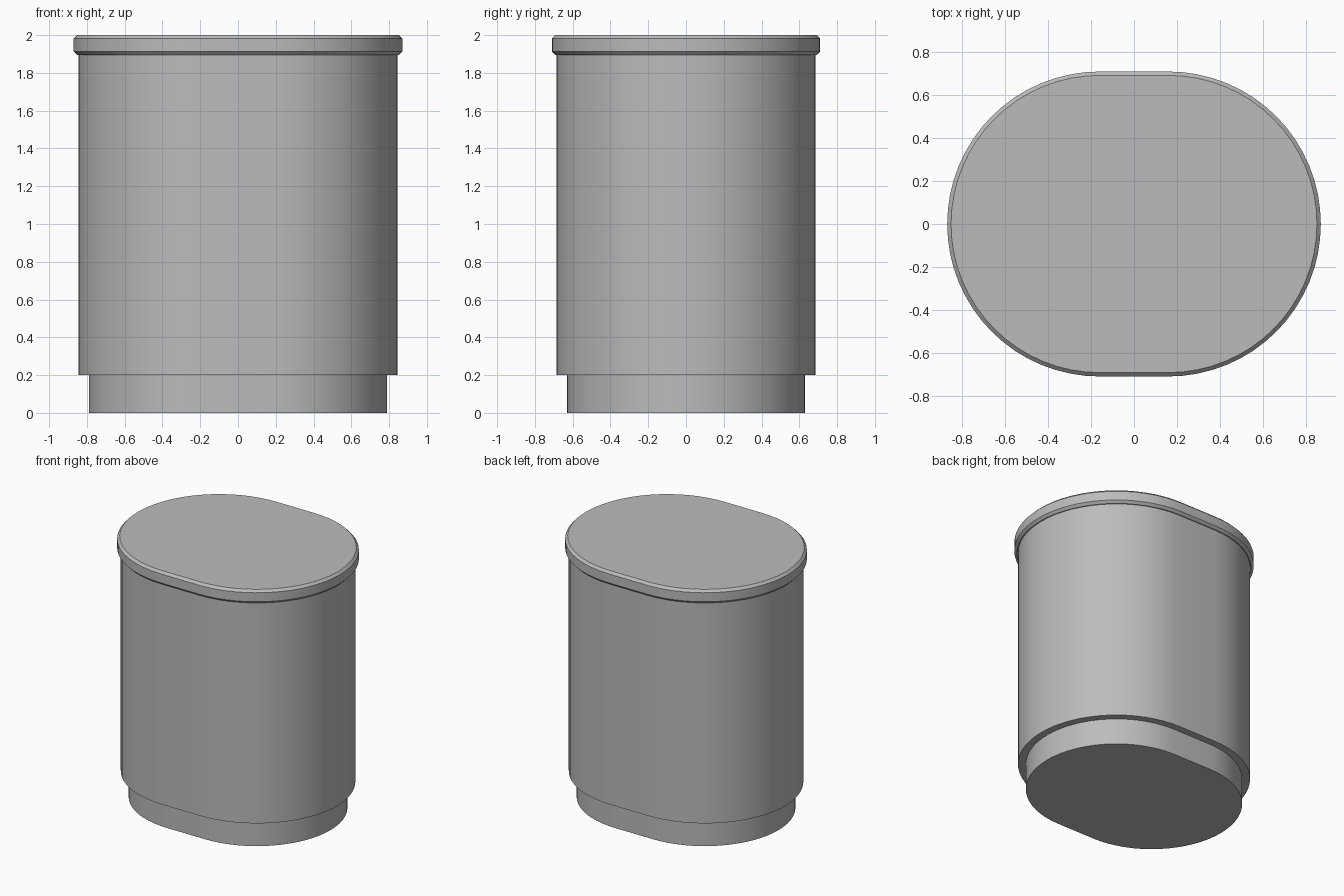
import bpy, bmesh
from math import pi, sin, cos, radians

if "Cube" in bpy.data.objects:
    bpy.data.objects.remove(bpy.data.objects["Cube"], do_unlink=True)

HALF_FLAT = 0.16   # half length of the straight front and back walls
SEGMENTS = 32      # segments in each rounded end

grey = bpy.data.materials.new("plain grey")
grey.use_nodes = True
colour = (0.5, 0.5, 0.5, 1)
grey.diffuse_color = colour
grey.node_tree.nodes["Principled BSDF"].inputs["Base Color"].default_value = colour


def outline(radius):
    """Oval outline: two half circles joined by straight sides."""
    points = []
    for side, start in ((1, -pi / 2), (-1, pi / 2)):
        for i in range(SEGMENTS + 1):
            a = start + pi * i / SEGMENTS
            points.append((side * HALF_FLAT + radius * cos(a), radius * sin(a)))
    return points


def oval_solid(name, levels):
    """Closed solid lofted through (radius, height) levels."""
    bm = bmesh.new()
    rings = [[bm.verts.new((x, y, z)) for x, y in outline(r)] for r, z in levels]
    count = len(rings[0])
    for low, high in zip(rings, rings[1:]):
        for i in range(count):
            j = (i + 1) % count
            bm.faces.new((low[i], low[j], high[j], high[i]))
    bm.faces.new(rings[0][::-1])
    bm.faces.new(rings[-1])
    mesh = bpy.data.meshes.new(name)
    bm.to_mesh(mesh)
    bm.free()
    mesh.materials.append(grey)
    obj = bpy.data.objects.new(name, mesh)
    bpy.context.collection.objects.link(obj)
    bpy.ops.object.select_all(action="DESELECT")
    obj.select_set(True)
    bpy.context.view_layer.objects.active = obj
    bpy.ops.object.shade_smooth_by_angle(angle=radians(30))
    return obj


# Recessed foot, main container and chamfered lid
oval_solid("base", [(0.63, 0), (0.63, 0.2)])
oval_solid("body", [(0.685, 0.2), (0.685, 1.9)])
oval_solid("lid", [(0.692, 1.895), (0.71, 1.913), (0.71, 1.982), (0.692, 2)])
